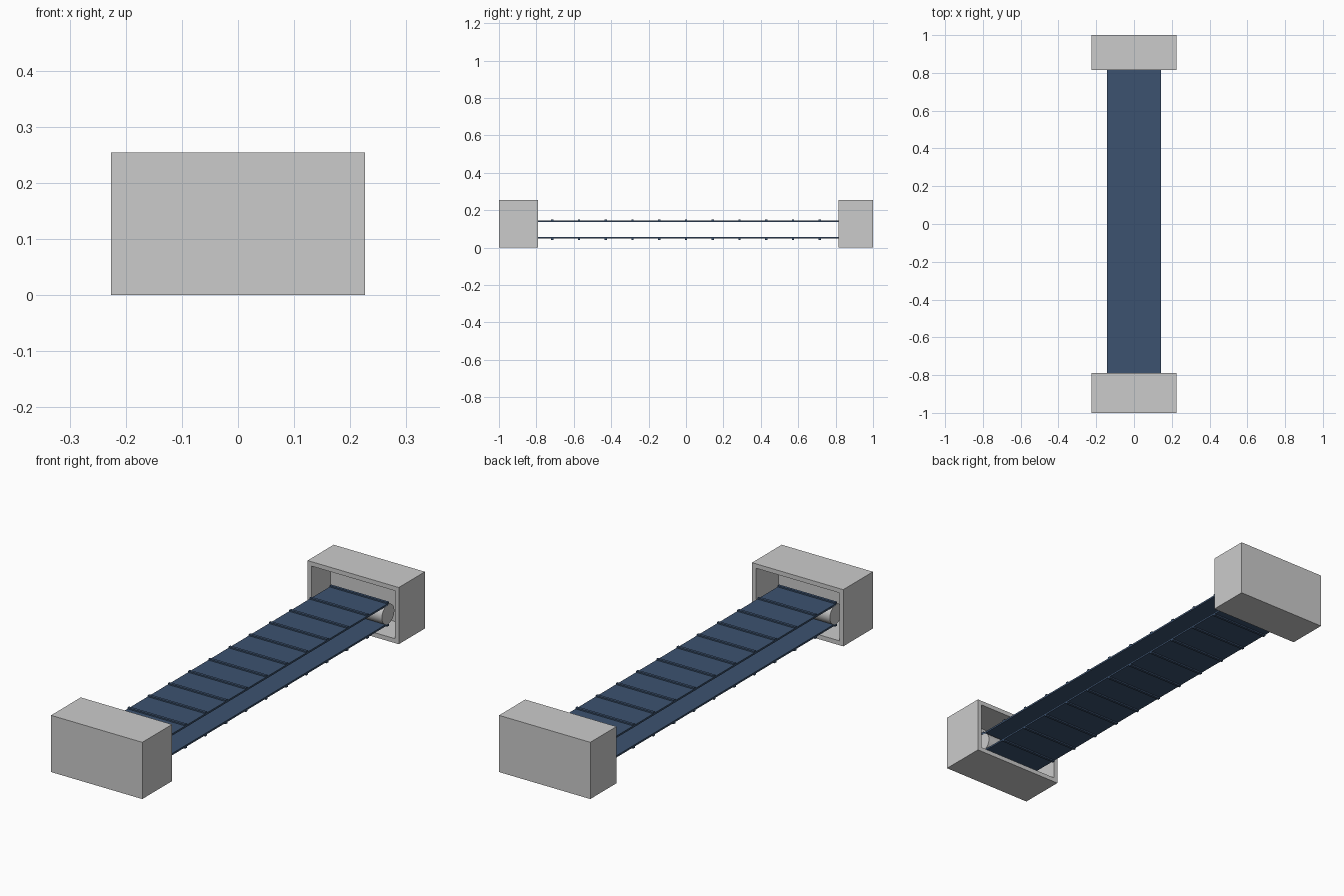
import bpy, bmesh, math
from mathutils import Matrix

if "Cube" in bpy.data.objects:
    bpy.data.objects.remove(bpy.data.objects["Cube"])


def finish(name, bm, mat=None):
    bmesh.ops.recalc_face_normals(bm, faces=bm.faces)
    me = bpy.data.meshes.new(name)
    bm.to_mesh(me)
    bm.free()
    ob = bpy.data.objects.new(name, me)
    bpy.context.collection.objects.link(ob)
    if mat:
        me.materials.append(mat)
    return ob


def add_box(bm, x0, x1, y0, y1, z0, z1):
    m = Matrix.Translation(((x0 + x1) / 2, (y0 + y1) / 2, (z0 + z1) / 2)) @ \
        Matrix.Diagonal((x1 - x0, y1 - y0, z1 - z0, 1))
    return bmesh.ops.create_cube(bm, size=1, matrix=m)["verts"]


navy = bpy.data.materials.new("belt_navy")
navy.diffuse_color = (0.045, 0.085, 0.16, 1)
navy.use_nodes = True
navy.node_tree.nodes["Principled BSDF"].inputs["Base Color"].default_value = navy.diffuse_color

W, H, T = 0.226, 0.254, 0.028
ROLLER_Y, MID_Z, R = 0.858, 0.096, 0.044


# Hollow end housing, open towards the middle of the conveyor
def housing(name, inner, side):
    bm = bmesh.new()
    y0, y1 = sorted((inner, side))
    add_box(bm, -W, W, y0, y1, 0, H)
    bm.faces.ensure_lookup_table()
    mouth = max(bm.faces, key=lambda f: -side * f.calc_center_median().y)
    bmesh.ops.inset_region(bm, faces=[mouth], thickness=T)
    pocket = bmesh.ops.extrude_discrete_faces(bm, faces=[mouth])["faces"][0]
    depth = abs(side - inner) - 0.05
    bmesh.ops.translate(bm, verts=pocket.verts, vec=(0, side * depth, 0))
    finish(name, bm)


# Roller lying across the housing
def roller(name, y):
    bm = bmesh.new()
    m = Matrix.Translation((0, y, MID_Z)) @ Matrix.Rotation(math.pi / 2, 4, "Y")
    bmesh.ops.create_cone(bm, cap_ends=True, segments=32, radius1=R, radius2=R,
                          depth=0.286, matrix=m)
    for f in bm.faces:
        f.smooth = len(f.verts) == 4
    for e in bm.edges:
        e.smooth = all(len(f.verts) == 4 for f in e.link_faces)
    finish(name, bm)


housing("front_housing", -0.79, -1)
housing("back_housing", 0.815, 1)
roller("front_roller", -ROLLER_Y)
roller("back_roller", ROLLER_Y)

# Upper and lower belt runs with evenly spaced cleats on the outside
for name, s in (("upper", 1), ("lower", -1)):
    z = sorted((MID_Z + s * 0.040, MID_Z + s * 0.048))
    bm = bmesh.new()
    add_box(bm, -0.143, 0.143, -ROLLER_Y, ROLLER_Y, *z)
    finish(name + "_belt", bm, navy)
    z = sorted((MID_Z + s * 0.046, MID_Z + s * 0.054))
    bm = bmesh.new()
    for i in range(13):
        y = (i - 6) * 0.143
        add_box(bm, -0.143, 0.143, y - 0.006, y + 0.006, *z)
    finish(name + "_cleats", bm, navy)
